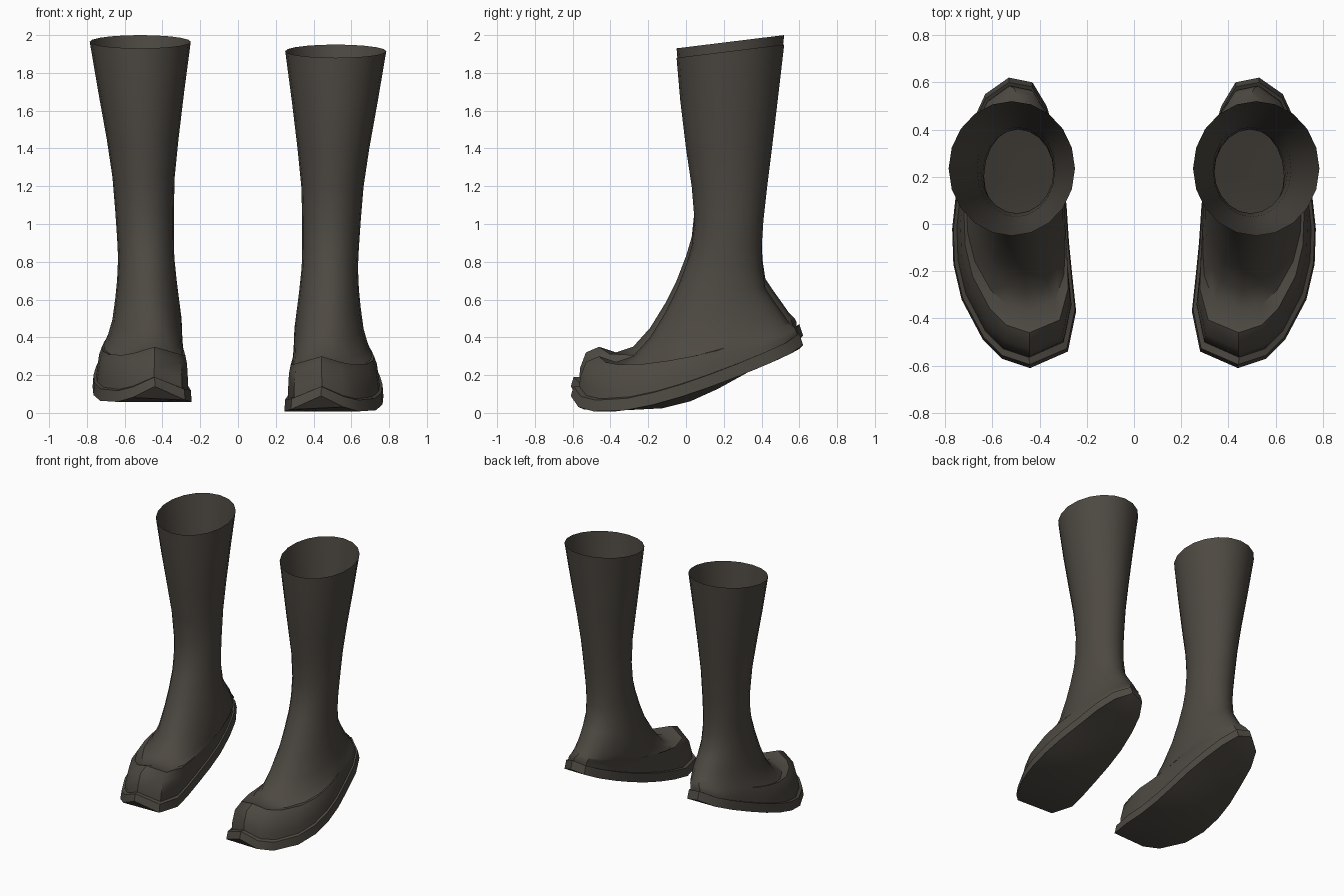
import bpy, bmesh, math

cube = bpy.data.objects.get("Cube")
if cube:
    bpy.data.objects.remove(cube)

leather = bpy.data.materials.new("dark brown leather")
leather.use_nodes = True
colour = (0.075, 0.066, 0.054, 1)
leather.diffuse_color = colour
bsdf = leather.node_tree.nodes["Principled BSDF"]
bsdf.inputs["Base Color"].default_value = colour
bsdf.inputs["Roughness"].default_value = 0.8

# Footprint of the left boot, from the toe tip round the outer side and heel
FOOTPRINT = [(.44, -.61), (.56, -.57), (.64, -.49), (.73, -.32), (.765, -.17),
             (.77, -.02), (.755, .12), (.72, .28), (.685, .43), (.63, .55),
             (.53, .62), (.43, .60), (.37, .5), (.33, .37), (.30, .22),
             (.285, .07), (.275, -.08), (.26, -.23), (.245, -.37), (.28, -.54)]
N = len(FOOTPRINT)
XS, YS = zip(*FOOTPRINT)


def unit(value, values):
    """Rescale a value to -1..1 over the range of the list."""
    return 2 * (value - min(values)) / (max(values) - min(values)) - 1


def ring(yf, zf, yb, zb, x0, x1, foot=0, sag=0):
    """Loop through a front and a back point, from ellipse (0) to footprint (1)."""
    points = []
    for i, (px, py) in enumerate(FOOTPRINT):
        a = math.tau * i / N
        u = math.sin(a) * (1 - foot) + unit(px, XS) * foot
        v = -math.cos(a) * (1 - foot) + unit(py, YS) * foot
        dip = sag * math.sqrt(max(0, 1 - v * v)) * (1 - .5 * v)
        points.append(((x0 + x1) / 2 + u * (x1 - x0) / 2,
                       (yf + yb) / 2 + v * (yb - yf) / 2,
                       (zf + zb) / 2 + v * (zb - zf) / 2 - dip))
    return points


# Shaft, ankle, instep and toe cap, from the rim down
welt = ring(-.565, .14, .585, .41, .265, .75, 1, .11)
UPPER = [ring(*r) for r in [
    (-.05, 1.88, .52, 1.95, .25, .785),
    (-.03, 1.65, .485, 1.65, .285, .74),
    (0, 1.4, .455, 1.4, .315, .695),
    (.03, 1.2, .43, 1.2, .335, .665),
    (.045, 1.02, .41, 1.02, .34, .65),
    (.03, .88, .40, .87, .34, .64),
    (0, .78, .405, .76, .337, .635),
    (-.05, .65, .42, .66, .325, .64),
    (-.11, .53, .46, .6, .31, .65, .1, .01),
    (-.19, .40, .51, .53, .29, .665, .3, .02),
    (-.28, .30, .545, .48, .28, .69, .5, .03),
    (-.37, .27, .565, .46, .27, .71, .7, .05),
    (-.46, .30, .575, .45, .265, .72, .85, .07),
    (-.53, .27, .58, .44, .265, .735, .95, .09),
    (-.56, .19, .585, .43, .265, .745, 1, .11)]] + [welt]

# Sole lip and edge
SOLE = [welt,
        ring(-.595, .14, .60, .42, .25, .765, 1, .12),
        ring(-.61, .09, .62, .36, .245, .77, 1, .13)]


def build(name, rings, side, lift, closed):
    bm = bmesh.new()
    loops = [[bm.verts.new((side * x, y, z + lift)) for x, y, z in r] for r in rings]
    for a, b in zip(loops, loops[1:]):
        for i in range(N):
            j = (i + 1) % N
            bm.faces.new((a[i], a[j], b[j], b[i]))
    if closed:
        # Underside: rows across the foot, bulging a little under the arch
        rim, half = loops[-1], N // 2
        spine = [rim[0]]
        for i in range(1, half):
            mid = (rim[i].co + rim[N - i].co) / 2
            mid.z -= .04 * max(0, 1 - (mid.y / .28) ** 2)
            spine.append(bm.verts.new(mid))
        spine.append(rim[half])
        for i in range(half):
            for s, t in ((rim[i], rim[i + 1]), (rim[(N - i) % N], rim[N - i - 1])):
                corners = list(dict.fromkeys((s, t, spine[i + 1], spine[i])))
                bm.faces.new(corners)
    bmesh.ops.recalc_face_normals(bm, faces=bm.faces)
    # Keep the outside facing outward on the open shells
    heel = max(bm.faces, key=lambda f: f.calc_center_median().y)
    if heel.normal.y < 0:
        bmesh.ops.reverse_faces(bm, faces=bm.faces)
    mesh = bpy.data.meshes.new(name)
    bm.to_mesh(mesh)
    bm.free()
    mesh.materials.append(leather)
    mesh.shade_smooth()
    mesh.set_sharp_from_angle(angle=math.radians(40))
    obj = bpy.data.objects.new(name, mesh)
    bpy.context.collection.objects.link(obj)


# The right boot is a mirrored copy, slightly raised
for label, side, lift in (("left", 1, 0), ("right", -1, .05)):
    build(label + "_boot_upper", UPPER, side, lift, False)
    build(label + "_boot_sole", SOLE, side, lift, True)
